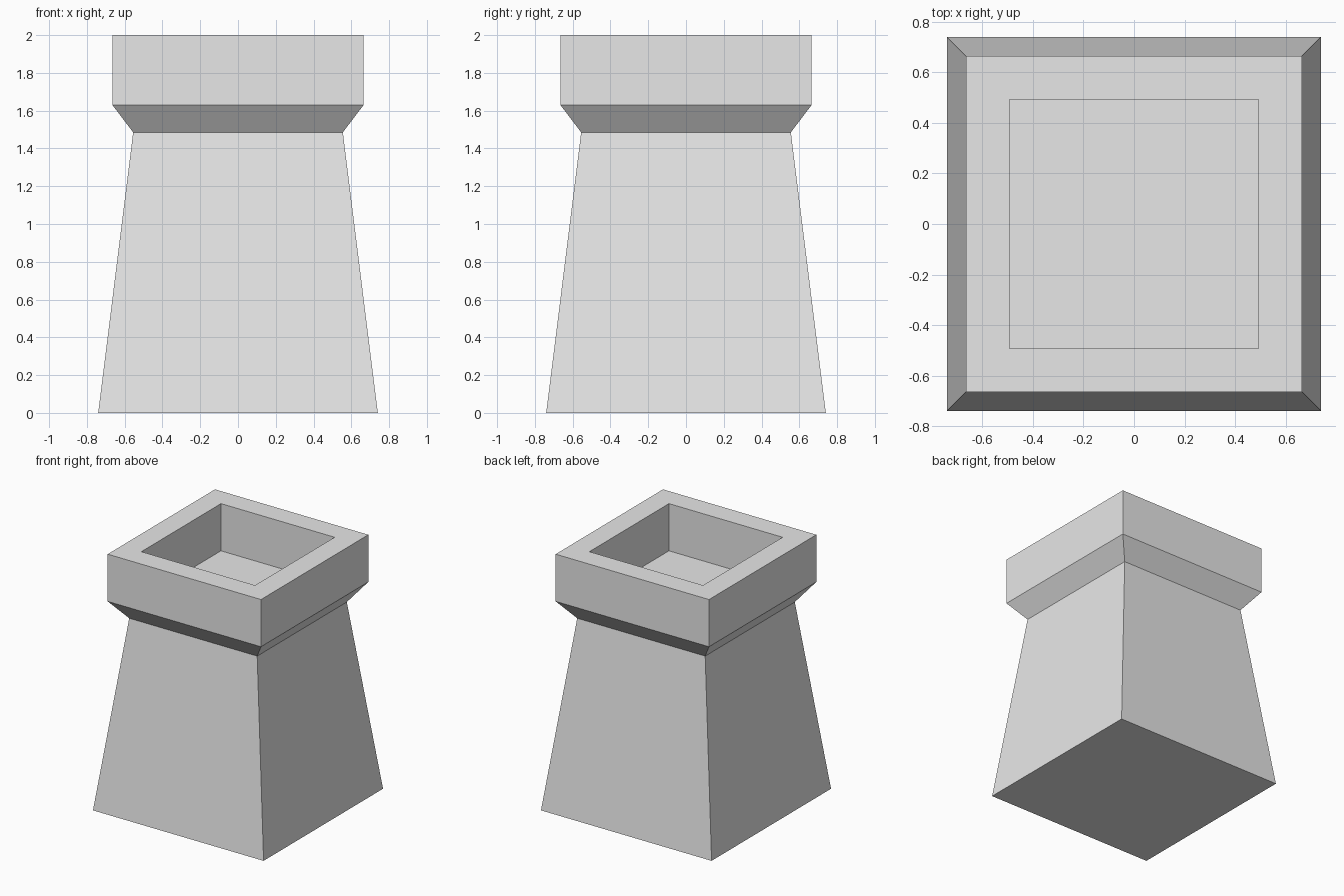
import bpy
import bmesh

cube = bpy.data.objects.get("Cube")
if cube:
    bpy.data.objects.remove(cube, do_unlink=True)

# Single plain stone colour
stone = bpy.data.materials.new("light_grey_stone")
stone.use_nodes = True
colour = (0.8, 0.8, 0.8, 1)
stone.diffuse_color = colour
stone.node_tree.nodes["Principled BSDF"].inputs["Base Color"].default_value = colour

# Square profile from the base, up the outside and down into the recess:
# (half width, height)
profile = [
    (0.74, 0.0),     # foot
    (0.555, 1.485),  # neck
    (0.665, 1.63),   # flare
    (0.665, 2.0),    # outer rim
    (0.493, 2.0),    # inner rim
    (0.493, 1.63),   # recess floor
]


def square_ring(bm, half, z):
    corners = ((-1, -1), (1, -1), (1, 1), (-1, 1))
    return [bm.verts.new((half * x, half * y, z)) for x, y in corners]


# Loft the squares and cap both ends
bm = bmesh.new()
rings = [square_ring(bm, half, z) for half, z in profile]
for low, high in zip(rings, rings[1:]):
    for i in range(4):
        j = (i + 1) % 4
        bm.faces.new((low[i], low[j], high[j], high[i]))
bm.faces.new(rings[0][::-1])
bm.faces.new(rings[-1])
bmesh.ops.recalc_face_normals(bm, faces=bm.faces)

mesh = bpy.data.meshes.new("tapered_pedestal")
bm.to_mesh(mesh)
bm.free()
mesh.materials.append(stone)
pedestal = bpy.data.objects.new("tapered_pedestal", mesh)
bpy.context.collection.objects.link(pedestal)
